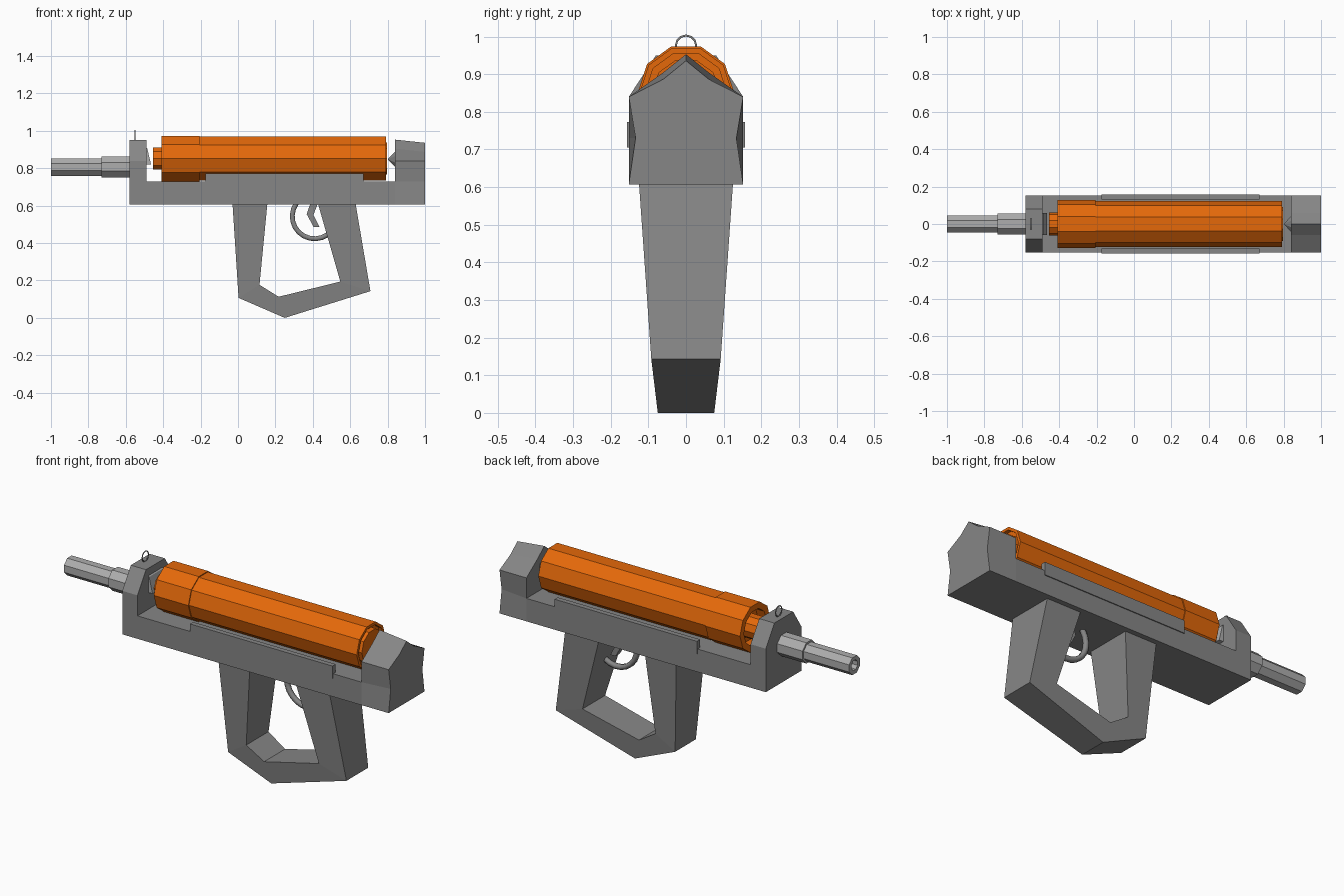
import bpy, bmesh
from math import sin, cos, pi, radians

if "Cube" in bpy.data.objects:
    bpy.data.objects.remove(bpy.data.objects["Cube"])


def paint(name, r, g, b):
    m = bpy.data.materials.new(name)
    m.diffuse_color = (r, g, b, 1)
    m.use_nodes = True
    m.node_tree.nodes["Principled BSDF"].inputs["Base Color"].default_value = m.diffuse_color
    return m


orange = paint("orange_paint", 0.78, 0.14, 0.003)
dark = paint("dark_grey", 0.24, 0.24, 0.24)
steel = paint("steel_grey", 0.42, 0.42, 0.42)


def make(name, verts, faces, mat=dark):
    me = bpy.data.meshes.new(name)
    me.from_pydata(verts, [], faces)
    bm = bmesh.new()
    bm.from_mesh(me)
    bmesh.ops.remove_doubles(bm, verts=bm.verts, dist=1e-5)
    bmesh.ops.recalc_face_normals(bm, faces=bm.faces)
    bm.to_mesh(me)
    bm.free()
    ob = bpy.data.objects.new(name, me)
    bpy.context.collection.objects.link(ob)
    me.materials.append(mat)
    return ob


def loft(name, a, b, mat=dark):
    """Solid between two matching rings of 3D points."""
    n = len(a)
    faces = [[i, (i + 1) % n, n + (i + 1) % n, n + i] for i in range(n)]
    return make(name, a + b, faces + [list(range(n)), list(range(n, 2 * n))], mat)


def lathe(name, prof, z, sides, mat=steel):
    """Revolve an (x, radius) profile around a lengthwise axis, flat side up."""
    verts, faces = [], []
    for x, r in prof:
        for k in range(sides):
            t = pi / 2 + (k + 0.5) * 2 * pi / sides
            verts.append((x, r * cos(t), z + r * sin(t)))
    for i in range(len(prof) - 1):
        for k in range(sides):
            m = (k + 1) % sides
            faces.append([i * sides + k, i * sides + m,
                          (i + 1) * sides + m, (i + 1) * sides + k])
    faces += [list(range(sides)), list(range(len(verts) - sides, len(verts)))]
    return make(name, verts, faces, mat)


def box(name, x0, x1, y0, y1, z0, z1):
    q = [(y0, z0), (y1, z0), (y1, z1), (y0, z1)]
    return loft(name, [(x0, y, z) for y, z in q], [(x1, y, z) for y, z in q])


def side_prism(name, pts, hw, mat=dark):
    return loft(name, [(x, -hw, z) for x, z in pts], [(x, hw, z) for x, z in pts], mat)


def section(x, half):
    """Mirror a half outline (bottom to top) into a closed ring at x."""
    left = [(-y, z) for y, z in reversed(half) if y > 0]
    return [(x, y, z) for y, z in half + left]


def tube(name, pts, r, cyclic=False):
    cu = bpy.data.curves.new(name, 'CURVE')
    cu.dimensions = '3D'
    cu.bevel_depth, cu.bevel_resolution, cu.use_fill_caps = r, 1, True
    sp = cu.splines.new('POLY')
    sp.points.add(len(pts) - 1)
    for p, c in zip(sp.points, pts):
        p.co = (*c, 1)
    sp.use_cyclic_u = cyclic
    cu.materials.append(dark)
    ob = bpy.data.objects.new(name, cu)
    bpy.context.collection.objects.link(ob)
    bpy.ops.object.select_all(action='DESELECT')
    ob.select_set(True)
    bpy.context.view_layer.objects.active = ob
    bpy.ops.object.convert(target='MESH')


# Receiver: deck, chamfered front block, gabled rear block with pinched sides
box("receiver_deck", -0.49, 0.84, -0.152, 0.152, 0.607, 0.73)
front = [(0.152, 0.607), (0.152, 0.84), (0.08, 0.95)]
loft("front_block", section(-0.58, front), section(-0.49, front))
loft("rear_block",
     section(0.84, [(0.152, 0.607), (0.152, 0.73), (0.152, 0.84), (0.06, 0.905), (0, 0.953)]),
     section(1.0, [(0.152, 0.607), (0.134, 0.73), (0.152, 0.84), (0.06, 0.887), (0, 0.936)]))

# Side rails
for s, tag in ((1, "left"), (-1, "right")):
    box("side_rail_" + tag, -0.175, 0.67, s * 0.13, s * 0.157, 0.705, 0.773)

# Barrel with bore, and its collar
lathe("barrel", [(-0.9, 0.028), (-1, 0.028), (-1, 0.05), (-0.58, 0.05)], 0.806, 8)
lathe("barrel_collar", [(-0.73, 0.05), (-0.73, 0.06), (-0.57, 0.06)], 0.807, 8)

# Canister with hollow front cap, nozzle and recessed rear disc
lathe("canister", [(-0.455, 0.035), (-0.455, 0.062), (-0.36, 0.062), (-0.36, 0.095),
                   (-0.41, 0.095), (-0.41, 0.128), (-0.205, 0.128), (-0.205, 0.123),
                   (0.79, 0.123), (0.79, 0.108), (0.77, 0.108), (0.77, 0.09),
                   (0.797, 0.09)], 0.852, 10, orange)

# Piercing cone behind the canister and tilted contact in front of it
lathe("rear_cone", [(0.84, 0.045), (0.803, 0.003)], 0.848, 8, dark)
side_prism("front_contact", [(-0.495, 0.915), (-0.485, 0.905), (-0.465, 0.82),
                             (-0.49, 0.82)], 0.06, steel)

# Ring sight
tube("ring_sight", [(-0.55, 0.027 * cos(k * pi / 6), 0.976 + 0.027 * sin(k * pi / 6))
                    for k in range(12)], 0.003, True)

# Grip loop, narrowing towards the bottom
outer = [(-0.03, 0.62), (0.003, 0.107), (0.25, 0), (0.708, 0.143), (0.627, 0.62)]
inner = [(0.158, 0.62), (0.115, 0.177), (0.217, 0.113), (0.547, 0.194), (0.425, 0.62)]


def half_width(z):
    return 0.092 + (z - 0.14) * 0.07 if z > 0.14 else 0.075 + z * 0.12


loop = outer + inner
verts = [(x, s * half_width(z), z) for s in (-1, 1) for x, z in loop]
faces = []
for i in range(4):
    faces += [[i, i + 1, i + 6, i + 5], [i + 10, i + 11, i + 16, i + 15],
              [i, i + 1, i + 11, i + 10], [i + 5, i + 6, i + 16, i + 15]]
faces += [[0, 5, 15, 10], [4, 9, 19, 14]]
make("grip_loop", verts, faces)

# Trigger guard and trigger
tube("trigger_guard", [(0.41 + 0.12 * cos(radians(a)), 0, 0.543 + 0.12 * sin(radians(a)))
                       for a in range(145, 306, 16)], 0.015)
side_prism("trigger", [(0.39, 0.62), (0.367, 0.555), (0.405, 0.485), (0.436, 0.485),
                       (0.403, 0.55), (0.43, 0.62)], 0.018)
